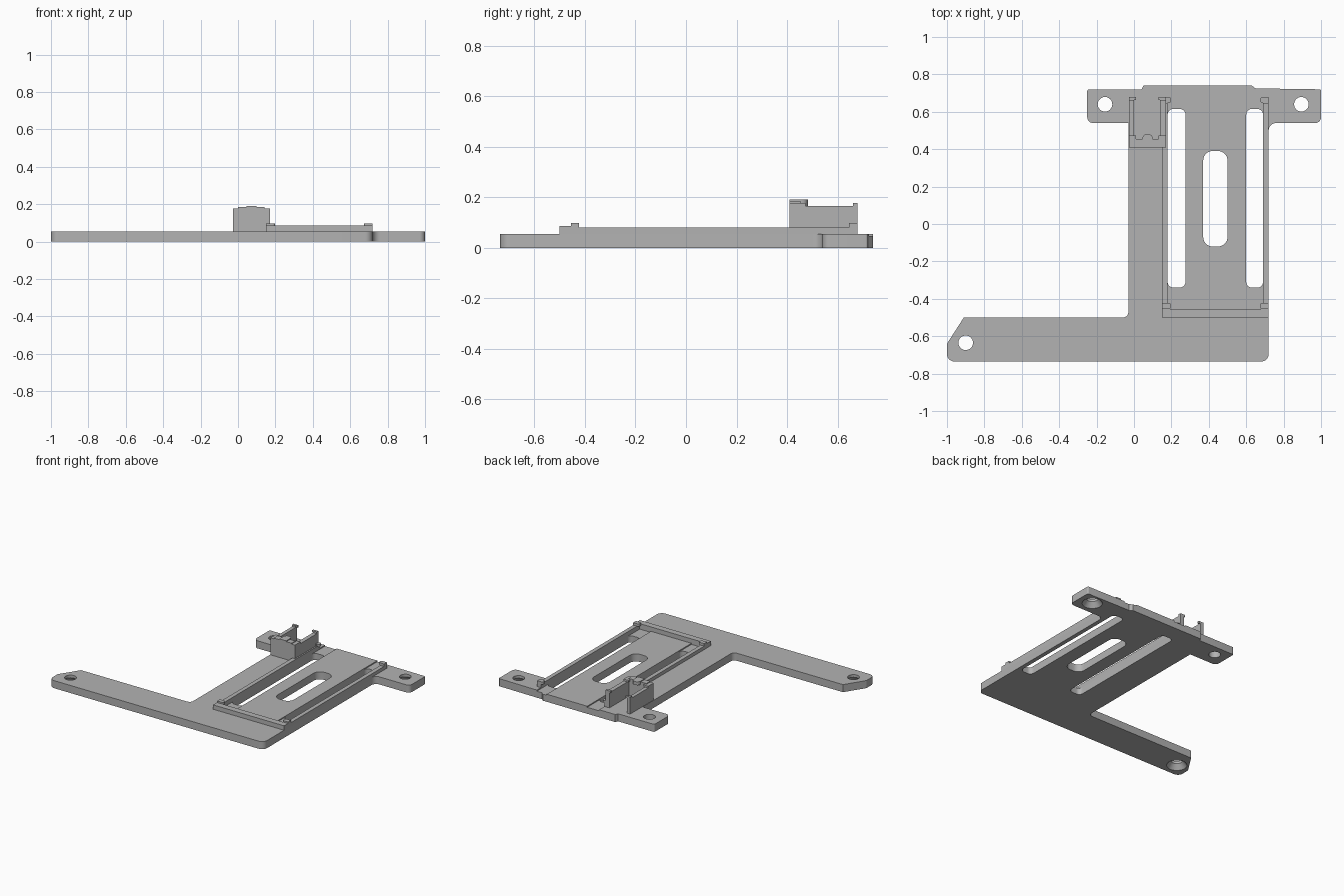
import bpy, bmesh, math
from mathutils import Vector

old = bpy.data.objects.get("Cube")
if old:
    bpy.data.objects.remove(old, do_unlink=True)

grey = bpy.data.materials.new("plain grey")
grey.use_nodes = True
grey.diffuse_color = (0.45, 0.45, 0.45, 1)
grey.node_tree.nodes["Principled BSDF"].inputs["Base Color"].default_value = grey.diffuse_color

T = 0.055       # plate thickness
RAIL = 0.08     # top of the side rails


def rounded(corners, steps=8):
    """Outline from (x, y, radius) corners with filleted arcs."""
    out = []
    for i, (x, y, r) in enumerate(corners):
        p = Vector((x, y))
        if r == 0:
            out.append(p)
            continue
        a = (Vector(corners[i - 1][:2]) - p).normalized()
        b = (Vector(corners[(i + 1) % len(corners)][:2]) - p).normalized()
        half = a.angle(b) / 2
        centre = p + (a + b).normalized() * r / math.sin(half)
        start = p + a * r / math.tan(half) - centre
        end = p + b * r / math.tan(half) - centre
        sweep = start.angle_signed(end)
        for k in range(steps + 1):
            t = -sweep * k / steps
            out.append(centre + Vector((start.x * math.cos(t) - start.y * math.sin(t),
                                        start.x * math.sin(t) + start.y * math.cos(t))))
    return out


def finish(name, bm):
    bmesh.ops.recalc_face_normals(bm, faces=bm.faces)
    mesh = bpy.data.meshes.new(name)
    bm.to_mesh(mesh)
    bm.free()
    mesh.materials.append(grey)
    ob = bpy.data.objects.new(name, mesh)
    bpy.context.collection.objects.link(ob)
    return ob


def prism(name, outline, z0, z1):
    bm = bmesh.new()
    face = bm.faces.new([bm.verts.new((p[0], p[1], z0)) for p in outline])
    top = bmesh.ops.extrude_face_region(bm, geom=[face])["geom"]
    bmesh.ops.translate(bm, vec=(0, 0, z1 - z0),
                        verts=[v for v in top if isinstance(v, bmesh.types.BMVert)])
    return finish(name, bm)


def box(name, x0, x1, y0, y1, z0, z1, r=0):
    return prism(name, rounded([(x0, y0, r), (x1, y0, r), (x1, y1, r), (x0, y1, r)]), z0, z1)


def cone(name, x, y, z0, z1, r0, r1):
    bm = bmesh.new()
    bmesh.ops.create_cone(bm, cap_ends=True, segments=32, radius1=r0, radius2=r1, depth=z1 - z0)
    bmesh.ops.translate(bm, vec=(x, y, (z0 + z1) / 2), verts=bm.verts)
    return finish(name, bm)


def cut(ob, cutter):
    cutter.hide_render = True
    mod = ob.modifiers.new("cut", 'BOOLEAN')
    mod.operation, mod.solver, mod.object = 'DIFFERENCE', 'EXACT', cutter
    bpy.context.view_layer.objects.active = ob
    bpy.ops.object.modifier_apply(modifier=mod.name)
    bpy.data.objects.remove(cutter, do_unlink=True)


# Base plate with its long arm and two rear ears
plate = prism("base_plate", rounded([
    (-1, -.735, .04), (.72, -.735, .04), (.72, .54, .04), (1, .54, .03),
    (1, .72, .01), (.65, .725, 0), (.63, .74, 0), (.05, .74, 0), (.04, .72, 0),
    (-.25, .72, .01), (-.25, .54, .03), (-.03, .54, 0), (-.03, -.5, .03),
    (-.91, -.5, 0), (-1, -.64, 0)]), 0, T)

# Shallow channels beside the centre panel, then the through slots
for x0, x1 in ((.18, .275), (.6, .69)):
    cut(plate, box("channel_cutter", x0, x1, -.455, .8, T - .008, .2))
    cut(plate, box("slot_cutter", x0, x1, -.34, .615, -.1, .2, .03))
cut(plate, box("centre_slot_cutter", .37, .5, -.12, .39, -.1, .2, .05))

# Screw holes, two of them countersunk from below
for x, y, sunk in ((-.9, -.635, True), (.895, .64, True), (-.155, .64, False)):
    cut(plate, cone("hole_cutter", x, y, -.1, .2, .039, .039))
    if sunk:
        cut(plate, cone("countersink_cutter", x, y, -.01, .036, .075, .039))

# Raised frame around the tray
box("front_rail", .15, .72, -.5, -.455, T - .01, .087)
for side, x0, x1, cx0, cx1 in (("right", .15, .18, .15, .197), ("left", .69, .72, .675, .72)):
    box(side + "_rail", x0, x1, -.456, .646, T - .01, RAIL)
    box(side + "_rail_end", x0, x1, .645, .678, T - .01, .098)
    for end, y0, y1 in (("front", -.455, -.423), ("rear", .648, .678)):
        box(side + "_" + end + "_post", x0, x1, y0, y1, RAIL - .01, .098)
        box(side + "_" + end + "_clip", cx0, cx1, y0, y1, RAIL, .098, .01)

# Holder: front wall, two side walls and snap hooks
box("holder_front_wall", -.027, .17, .41, .455, T - .01, .178)
box("holder_front_cap", 0, .142, .41, .455, .177, .184)
prism("holder_tab", rounded([(.045, .41, 0), (.1, .41, 0), (.1, .482, .026), (.045, .482, .026)]),
      .165, .19)
for side, x0, x1, hx0, hx1 in (("right", -.027, 0, -.027, .012), ("left", .14, .17, .13, .17)):
    box("holder_" + side + "_wall", x0, x1, .454, .678, T - .01, .165)
    box("holder_" + side + "_front_hook", hx0, hx1, .454, .472, .165, .178)
    box("holder_" + side + "_rear_post", x0, x1, .66, .678, .16, .178)
    box("holder_" + side + "_rear_hook", hx0, hx1, .664, .678, .164, .178)

# Smooth the curved walls, keep the hard edges
bpy.ops.object.select_all(action='DESELECT')
plate.select_set(True)
bpy.context.view_layer.objects.active = plate
bpy.ops.object.shade_smooth_by_angle(angle=math.radians(30))
